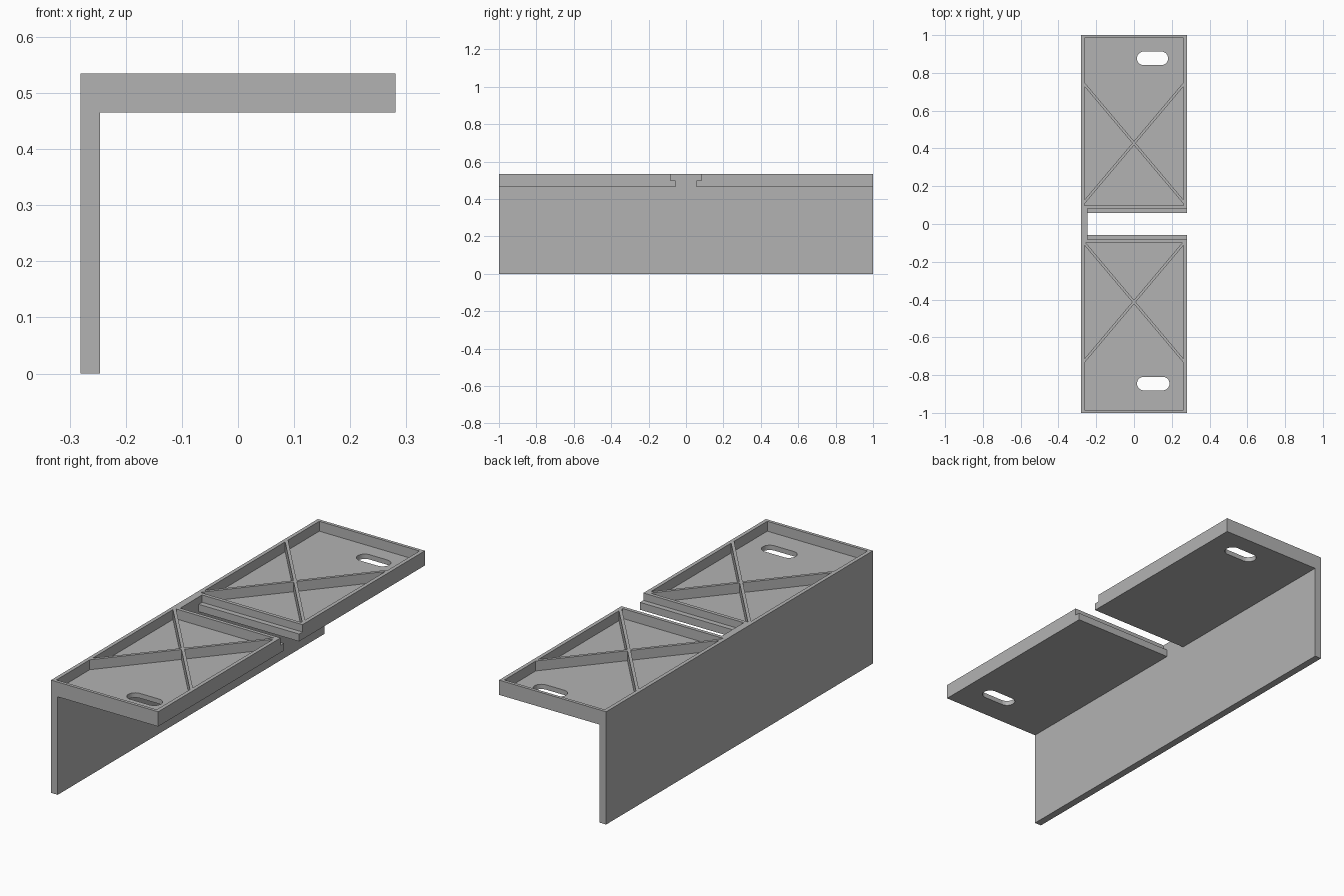
import bpy, bmesh, math
from mathutils import Vector

if "Cube" in bpy.data.objects:
    bpy.data.objects.remove(bpy.data.objects["Cube"], do_unlink=True)

HALF_X, TOP, UNDER = 0.281, 0.535, 0.465
WALL_IN = -0.246
FLOOR, LEDGE = 0.488, 0.5

grey = bpy.data.materials.new("plain grey")
grey.use_nodes = True
grey.diffuse_color = (0.45, 0.45, 0.45, 1)
grey.node_tree.nodes["Principled BSDF"].inputs["Base Color"].default_value = grey.diffuse_color


def prism(name, outline, direction):
    """Extrude a closed outline of 3D points along a direction."""
    bm = bmesh.new()
    face = bm.faces.new([bm.verts.new(p) for p in outline])
    grown = bmesh.ops.extrude_face_region(bm, geom=[face])["geom"]
    bmesh.ops.translate(bm, vec=direction,
                        verts=[g for g in grown if isinstance(g, bmesh.types.BMVert)])
    bmesh.ops.recalc_face_normals(bm, faces=bm.faces)
    mesh = bpy.data.meshes.new(name)
    bm.to_mesh(mesh)
    bm.free()
    mesh.materials.append(grey)
    obj = bpy.data.objects.new(name, mesh)
    bpy.context.collection.objects.link(obj)
    return obj


def box(name, x0, x1, y0, y1, z0, z1):
    outline = [(x0, y0, z0), (x1, y0, z0), (x1, y1, z0), (x0, y1, z0)]
    return prism(name, outline, (0, 0, z1 - z0))


def cut(target, cutter):
    """Subtract the cutter from the target, then discard the cutter."""
    cutter.hide_render = True
    mod = target.modifiers.new("cut", 'BOOLEAN')
    mod.operation, mod.solver, mod.object = 'DIFFERENCE', 'EXACT', cutter
    bpy.context.view_layer.objects.active = target
    bpy.ops.object.modifier_apply(modifier=mod.name)
    bpy.data.objects.remove(cutter, do_unlink=True)


def rib(start, end, width):
    """Upright bar between two plan points."""
    a, b = Vector((*start, 0.4)), Vector((*end, 0.4))
    along = (b - a).normalized()
    a, b = a - along * 0.05, b + along * 0.05
    side = Vector((-along.y, along.x, 0)) * width / 2
    return prism("rib_cutter", [a - side, b - side, b + side, a + side], (0, 0, 0.4))


def slot_hole(cx, cy, length, radius):
    """Upright rounded slot."""
    outline = []
    for i in range(34):
        sx = 1 if i < 17 else -1
        angle = -math.pi / 2 + math.pi * (i if i < 17 else i - 1) / 16
        outline.append((cx + sx * (length / 2 - radius) + radius * math.cos(angle),
                        cy + radius * math.sin(angle), 0.4))
    return prism("slot_cutter", outline, (0, 0, 0.3))


# L-shaped body: tall wall with a shelf on top
profile = [(-HALF_X, 0), (WALL_IN, 0), (WALL_IN, UNDER),
           (HALF_X, UNDER), (HALF_X, TOP), (-HALF_X, TOP)]
bracket = prism("angle_bracket", [(x, -1, z) for x, z in profile], (0, 2, 0))

# Stepped gap between the two halves of the shelf
cut(bracket, box("gap_cutter", WALL_IN, 0.4, -0.057, 0.057, 0.4, 0.7))
cut(bracket, box("ledge_cutter", WALL_IN, 0.4, -0.082, 0.082, LEDGE, 0.7))

# Recessed trays with crossed ribs, and a mounting slot in each
for sign, hole_x, hole_y, hole_len, mid in ((1, 0.098, 0.877, 0.165, 0.428),
                                            (-1, 0.102, -0.845, 0.172, -0.413)):
    near, far = sorted((sign * 0.099, sign * 0.985))
    recess = box("recess_cutter", -0.263, 0.263, near, far, FLOOR, 0.7)
    for tilt in (1, -1):
        cut(recess, rib((-0.263, mid - tilt * 0.312), (0.263, mid + tilt * 0.312), 0.014))
    cut(bracket, recess)
    cut(bracket, slot_hole(hole_x, hole_y, hole_len, 0.036))
